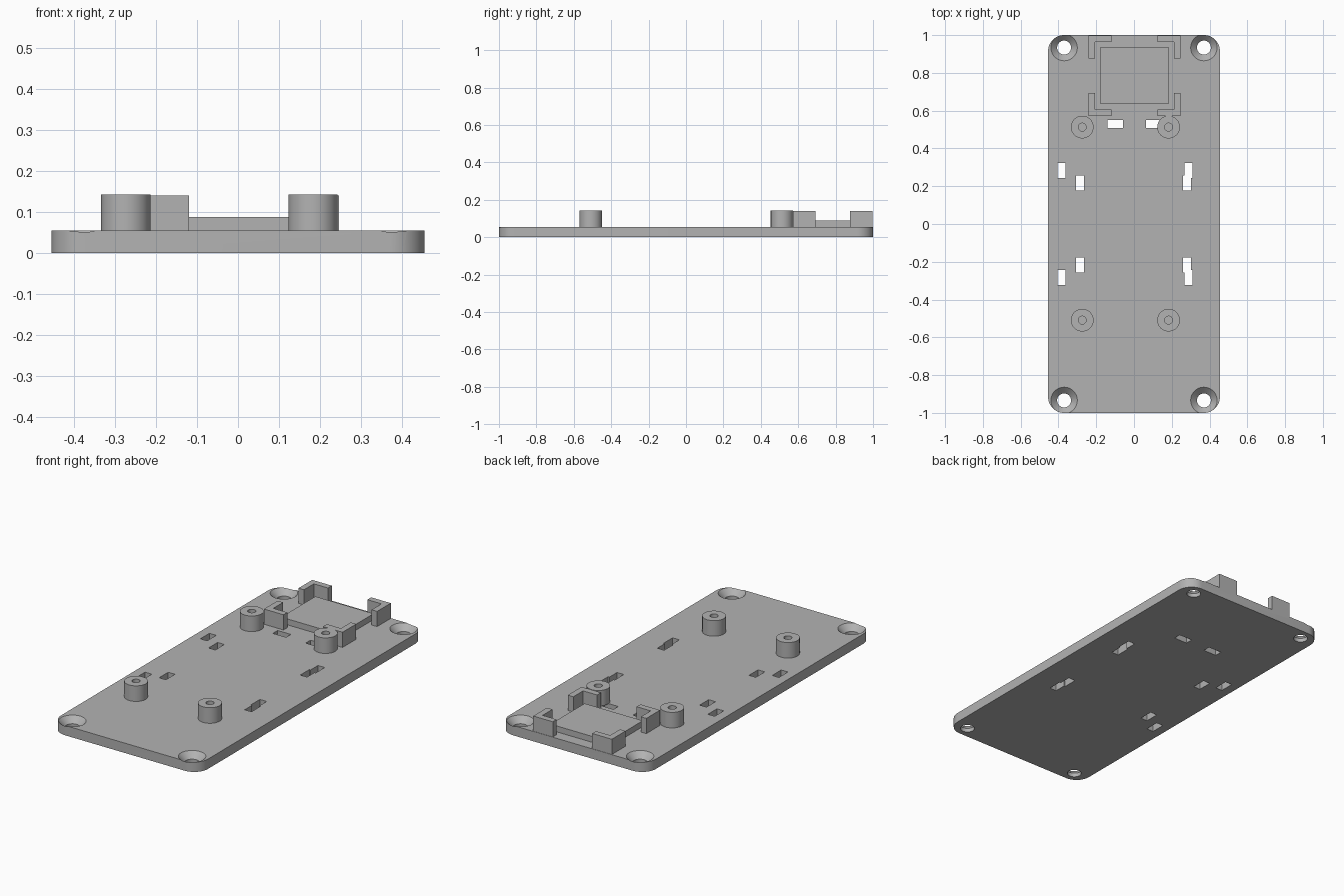
import bpy, bmesh, math

cube = bpy.data.objects.get("Cube")
if cube:
    bpy.data.objects.remove(cube, do_unlink=True)

grey = bpy.data.materials.new("plain grey")
grey.use_nodes = True
COLOUR = (0.45, 0.45, 0.45, 1)
grey.diffuse_color = COLOUR
grey.node_tree.nodes["Principled BSDF"].inputs["Base Color"].default_value = COLOUR

PLATE_X, PLATE_Y, PLATE_Z = 0.455, 1.0, 0.055
HOLE_X, HOLE_Y = 0.37, 0.934


def finish(name, bm):
    bmesh.ops.recalc_face_normals(bm, faces=bm.faces)
    mesh = bpy.data.meshes.new(name)
    bm.to_mesh(mesh)
    bm.free()
    mesh.materials.append(grey)
    ob = bpy.data.objects.new(name, mesh)
    bpy.context.collection.objects.link(ob)
    return ob


def prism(name, outline, z0, z1):
    """Extrude a flat outline from z0 up to z1."""
    bm = bmesh.new()
    face = bm.faces.new([bm.verts.new((x, y, z0)) for x, y in outline])
    top = bmesh.ops.extrude_face_region(bm, geom=[face])["geom"]
    verts = [v for v in top if isinstance(v, bmesh.types.BMVert)]
    bmesh.ops.translate(bm, verts=verts, vec=(0, 0, z1 - z0))
    return finish(name, bm)


def box(name, x0, x1, y0, y1, z0, z1):
    return prism(name, [(x0, y0), (x1, y0), (x1, y1), (x0, y1)], z0, z1)


def lathe(name, profile, x, y, closed=False, sides=48):
    """Revolve (radius, z) points about a vertical axis at x, y."""
    bm = bmesh.new()
    rings = []
    for r, z in profile:
        rings.append([bm.verts.new((x + r * math.cos(a), y + r * math.sin(a), z))
                      for a in (2 * math.pi * i / sides for i in range(sides))])
    for a, b in zip(rings, rings[1:] + rings[:1] if closed else rings[1:]):
        for i in range(sides):
            j = (i + 1) % sides
            bm.faces.new((a[i], a[j], b[j], b[i]))
    if not closed:
        bm.faces.new(rings[0])
        bm.faces.new(rings[-1])
    return finish(name, bm)


def cut(target, cutter):
    mod = target.modifiers.new("cut", "BOOLEAN")
    mod.operation, mod.solver, mod.object = "DIFFERENCE", "EXACT", cutter
    bpy.context.view_layer.update()
    graph = bpy.context.evaluated_depsgraph_get()
    mesh = bpy.data.meshes.new_from_object(target.evaluated_get(graph))
    target.modifiers.clear()
    target.data = mesh
    bpy.data.objects.remove(cutter, do_unlink=True)


def smooth(ob):
    bpy.ops.object.select_all(action="DESELECT")
    ob.select_set(True)
    bpy.context.view_layer.objects.active = ob
    bpy.ops.object.shade_smooth_by_angle(angle=math.radians(30))


# Base plate with rounded corners
RADIUS, STEPS = 0.085, 12
outline = []
for k, (sx, sy) in enumerate([(1, 1), (-1, 1), (-1, -1), (1, -1)]):
    for i in range(STEPS + 1):
        a = (k + i / STEPS) * math.pi / 2
        outline.append((sx * (PLATE_X - RADIUS) + RADIUS * math.cos(a),
                        sy * (PLATE_Y - RADIUS) + RADIUS * math.sin(a)))
plate = prism("base_plate", outline, 0, PLATE_Z)

# Countersunk screw holes in the corners
for sx in (-1, 1):
    for sy in (-1, 1):
        cut(plate, lathe("hole_cutter",
                         [(0.037, -0.02), (0.037, 0.022), (0.07, PLATE_Z), (0.07, 0.08)],
                         sx * HOLE_X, sy * HOLE_Y))

# Cable tie slots: side pairs mirrored front to back, then two across
slots = []
for sy in (-1, 1):
    for x, y in [(-0.383, 0.284), (-0.286, 0.218), (0.289, 0.284), (0.281, 0.218)]:
        slots.append((x, sy * y, 0.021, 0.04))
slots += [(-0.099, 0.529, 0.041, 0.021), (0.104, 0.529, 0.041, 0.021)]
for x, y, hx, hy in slots:
    cut(plate, box("slot_cutter", x - hx, x + hx, y - hy, y + hy, -0.02, 0.08))
smooth(plate)

# Hollow standoffs with a blind screw hole
for side, x in (("right", -0.274), ("left", 0.183)):
    for end, y in (("front", -0.509), ("back", 0.513)):
        post = lathe(f"standoff_{end}_{side}",
                     [(0.06, PLATE_Z), (0.06, 0.142), (0.021, 0.142), (0.021, PLATE_Z + 0.001)],
                     x, y)
        smooth(post)

# Raised pad for the square module
CX, CY = 0.003, 0.785
box("module_pad", CX - 0.18, CX + 0.18, CY - 0.151, CY + 0.151, PLATE_Z, 0.088)

# L-shaped brackets around the pad
HX, HY, ARM, WALL = 0.243, 0.213, 0.121, 0.034
for side, sx in (("right", -1), ("left", 1)):
    for end, sy in (("front", -1), ("back", 1)):
        ell = [(0, 0), (ARM, 0), (ARM, WALL), (WALL, WALL), (WALL, ARM), (0, ARM)]
        prism(f"corner_bracket_{end}_{side}",
              [(CX + sx * (HX - u), CY + sy * (HY - v)) for u, v in ell],
              PLATE_Z, 0.14)
